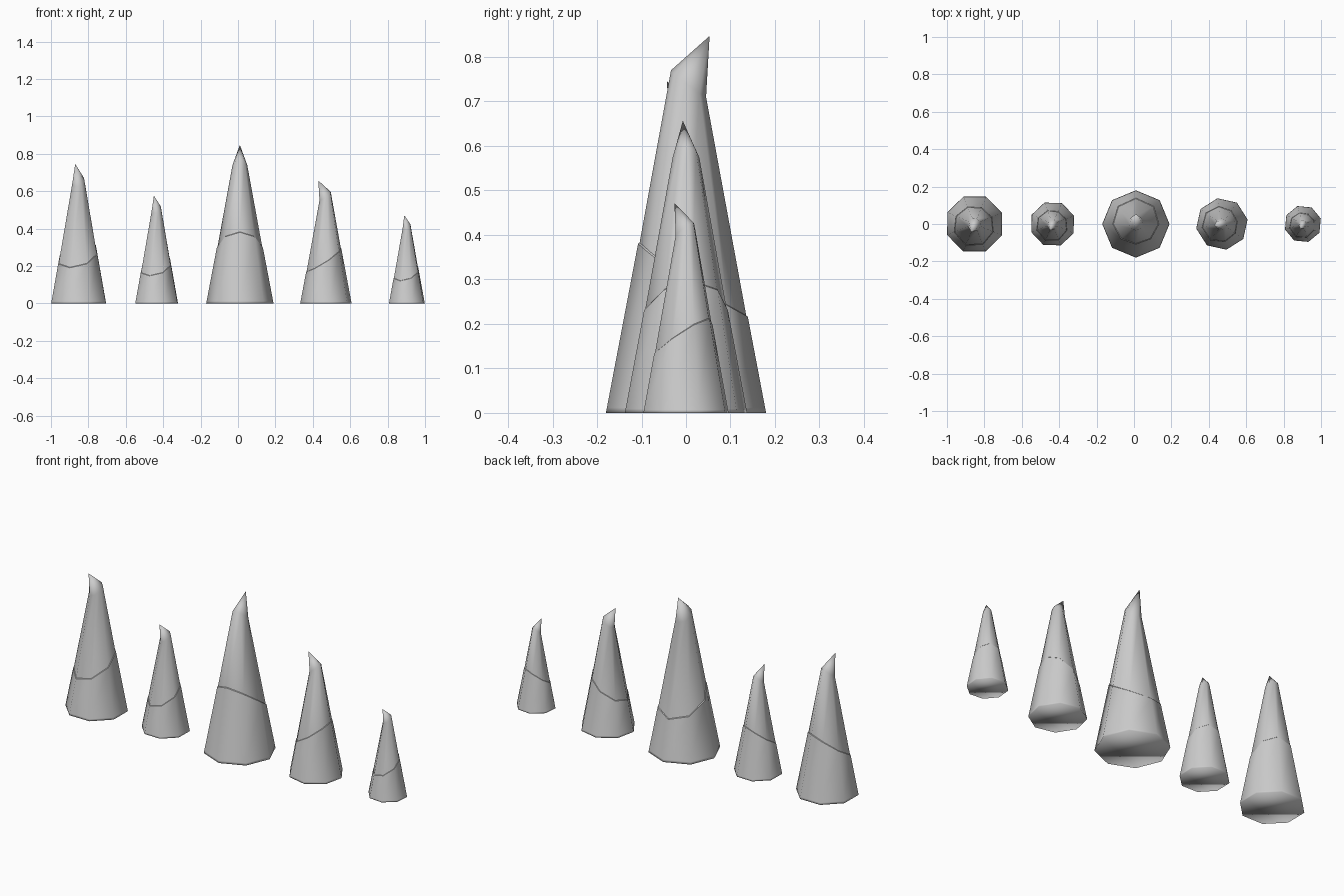
import bpy
import bmesh
from math import sin, cos, radians

cube = bpy.data.objects.get("Cube")
if cube:
    bpy.data.objects.remove(cube, do_unlink=True)

SIDES = 8
RADIUS, SLOPE = 0.18, 0.19   # cone of the full-size spike
HEIGHT, LEAN = 0.847, 0.053  # its hooked tip

stone = bpy.data.materials.new("pale_grey_stone")
stone.use_nodes = True
grey = (0.6, 0.6, 0.6, 1.0)
stone.diffuse_color = grey
stone.node_tree.nodes["Principled BSDF"].inputs["Base Color"].default_value = grey


def ring(bm, z_mid, tilt, inset=0.0):
    """Octagon where a plane, lower on the tip side (+x), cuts the cone."""
    verts = []
    for i in range(SIDES):
        a = 2 * 3.14159265 * i / SIDES
        z = z_mid - tilt * cos(a)
        r = RADIUS - SLOPE * z - inset
        verts.append(bm.verts.new((r * cos(a), r * sin(a), z)))
    return verts


def spike(name, x, scale, heading):
    bm = bmesh.new()
    rings = [ring(bm, 0, 0),                   # foot
             ring(bm, 0.012, 0),               # foot rim
             ring(bm, 0.298, 0.082),           # ledge, outer
             ring(bm, 0.301, 0.082, 0.003),    # ledge, inner
             ring(bm, 0.74, 0.03)]             # base of the hooked tip
    apex = bm.verts.new((LEAN, 0, HEIGHT))
    bm.faces.new(rings[0][::-1])
    for i in range(SIDES):
        j = (i + 1) % SIDES
        for low, high in zip(rings, rings[1:]):
            bm.faces.new((low[i], low[j], high[j], high[i]))
        bm.faces.new((rings[-1][i], rings[-1][j], apex))
    for f in bm.faces:
        f.smooth = True
    # keep the ledge crisp
    for loop in rings[2:4]:
        for i in range(SIDES):
            bm.edges.get((loop[i], loop[(i + 1) % SIDES])).smooth = False
    mesh = bpy.data.meshes.new(name)
    bm.to_mesh(mesh)
    bm.free()
    mesh.materials.append(stone)
    obj = bpy.data.objects.new(name, mesh)
    obj.location.x = x
    obj.scale = (scale,) * 3
    obj.rotation_euler.z = radians(heading)
    bpy.context.collection.objects.link(obj)


# name, x position, scale, direction the tip points
spike("far_right_spike", -0.852, 0.88, -113)
spike("right_spike", -0.435, 0.68, -114)
spike("middle_spike", 0.01, 1.0, 90)
spike("left_spike", 0.47, 0.775, -170)
spike("far_left_spike", 0.903, 0.556, -118)
